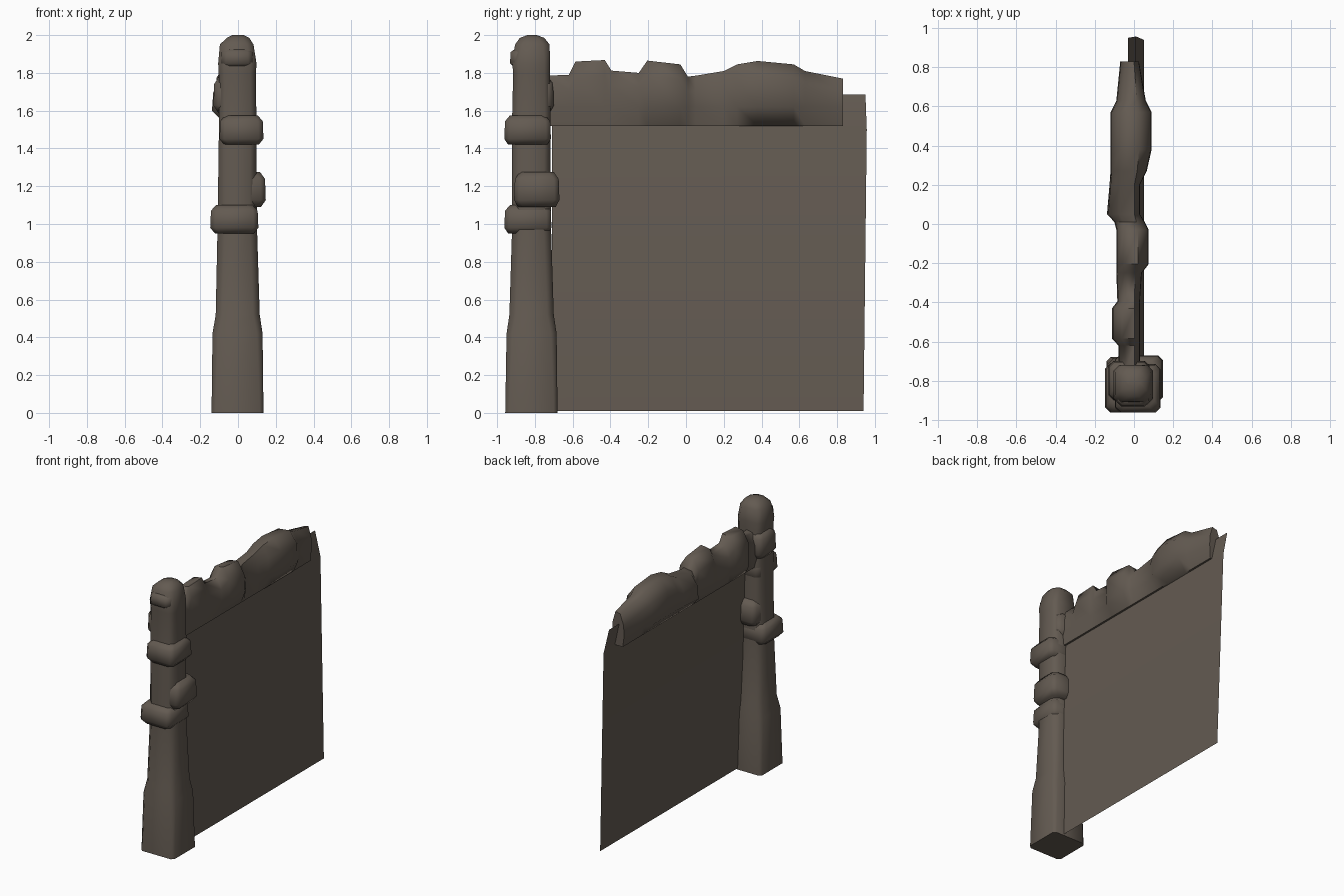
import bpy, bmesh, math

if "Cube" in bpy.data.objects:
    bpy.data.objects.remove(bpy.data.objects["Cube"])

def material(name, rgb):
    m = bpy.data.materials.new(name)
    m.diffuse_color = (*rgb, 1)
    m.use_nodes = True
    m.node_tree.nodes["Principled BSDF"].inputs["Base Color"].default_value = m.diffuse_color
    return m

stone = material("grey brown stone", (0.125, 0.103, 0.083))

def loft(name, rings, closed=True, angle=50):
    """Skin a list of equal-length point rings; closed rings get end caps."""
    bm = bmesh.new()
    rows = [[bm.verts.new(p) for p in r] for r in rings]
    n = len(rows[0])
    for a, b in zip(rows, rows[1:]):
        for i in range(n if closed else n - 1):
            j = (i + 1) % n
            bm.faces.new((a[i], a[j], b[j], b[i]))
    if closed:
        bm.faces.new(rows[0][::-1])
        bm.faces.new(rows[-1])
        bmesh.ops.recalc_face_normals(bm, faces=bm.faces)
    me = bpy.data.meshes.new(name)
    bm.to_mesh(me)
    bm.free()
    me.materials.append(stone)
    ob = bpy.data.objects.new(name, me)
    bpy.context.collection.objects.link(ob)
    bpy.context.view_layer.objects.active = ob
    ob.select_set(True)
    bpy.ops.object.shade_smooth_by_angle(angle=math.radians(angle))
    ob.select_set(False)
    return ob

def block(z, x0, x1, y0, y1, c):
    """Square ring with chamfered corners."""
    return [(x0 + c, y0, z), (x1 - c, y0, z), (x1, y0 + c, z), (x1, y1 - c, z),
            (x1 - c, y1, z), (x0 + c, y1, z), (x0, y1 - c, z), (x0, y0 + c, z)]

# post: tapered shaft
loft("post_shaft", [block(*r) for r in [
    (0.00, -.14, .135, -.957, -.68, .02), (0.42, -.135, .13, -.95, -.685, .03),
    (0.52, -.118, .115, -.935, -.70, .035), (1.00, -.108, .10, -.92, -.715, .04),
    (1.58, -.10, .097, -.92, -.718, .03), (1.80, -.102, .095, -.915, -.72, .03),
    (1.85, -.105, .098, -.92, -.72, .03), (1.95, -.096, .082, -.905, -.722, .035),
    (1.985, -.06, .06, -.88, -.75, .035), (2.0, -.03, .03, -.84, -.79, .02)]], angle=60)

# post: stones bulging out of the shaft
for name, (z0, z1, x0, x1, y0, y1) in {
        "lower_stone": (.95, 1.10, -.147, .108, -.962, -.712),
        "middle_stone": (1.09, 1.275, -.098, .147, -.91, -.67),
        "upper_stone": (1.42, 1.575, -.098, .135, -.962, -.715),
        "back_stone": (1.59, 1.78, -.13, .08, -.90, -.70),
        "front_stone": (1.83, 1.93, -.09, .08, -.932, -.80)}.items():
    h = z1 - z0
    loft(name, [block(z0, x0 + .025, x1 - .025, y0 + .02, y1 - .02, .03),
                block(z0 + .2 * h, x0, x1, y0, y1, .025),
                block(z1 - .2 * h, x0 + .004, x1 - .004, y0 + .004, y1 - .004, .025),
                block(z1, x0 + .03, x1 - .03, y0 + .03, y1 - .03, .03)], angle=60)

# wall panel: thin bent sheet
loft("wall_panel", [[(x, -.71, z), (x, y, z)] for x, y, z in
                    [(.05, .94, .01), (.01, .957, 1.5), (-.03, .95, 1.685)]], closed=False)

# rough stone coping along the top of the wall: y, left x, right x, top z
coping = [(-.74, -.08, .03, 1.785), (-.62, -.08, .03, 1.79), (-.585, -.112, .03, 1.86),
          (-.43, -.112, .03, 1.868), (-.395, -.085, .03, 1.812), (-.25, -.09, .04, 1.80),
          (-.205, -.09, .075, 1.865), (-.03, -.09, .075, 1.845), (.01, -.10, .055, 1.78),
          (.05, -.138, .03, 1.785), (.20, -.125, .03, 1.81), (.27, -.12, .065, 1.845),
          (.38, -.12, .09, 1.863), (.57, -.12, .09, 1.845), (.63, -.09, .06, 1.81),
          (.83, -.07, .025, 1.77)]
loft("wall_coping", [[(-.06, y, 1.52), (l, y, 1.60), (l * .95, y, t - .09), (l * .55, y, t - .01),
                      (r * .4 - .01, y, t), (r * .95, y, t - .08), (r, y, 1.62), (.02, y, 1.52)]
                     for y, l, r, t in coping], angle=60)
